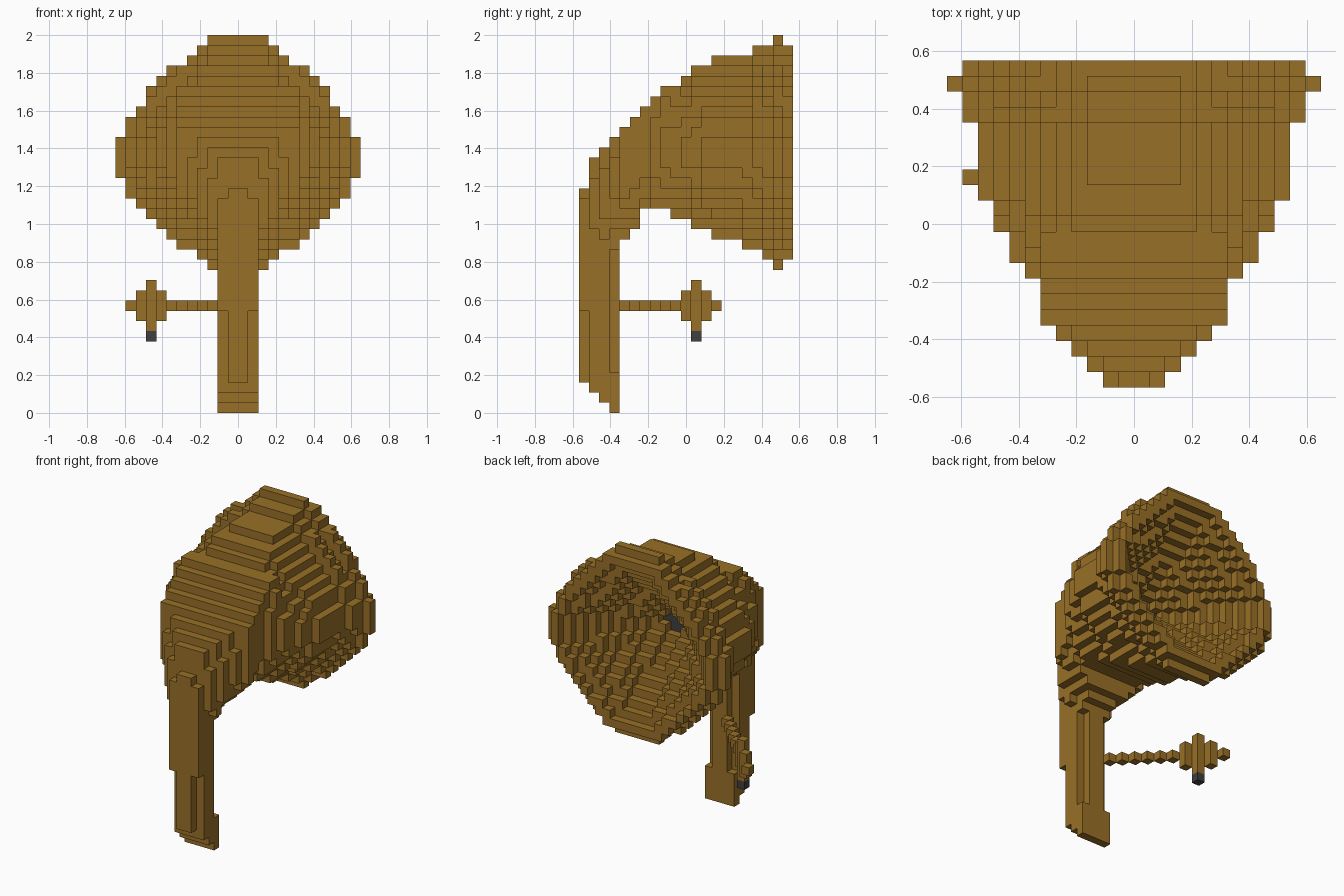
import bpy, bmesh
from mathutils import Vector

if "Cube" in bpy.data.objects:
    bpy.data.objects.remove(bpy.data.objects["Cube"])

V = 2 / 37                        # edge of one block
ORIGIN = Vector((12, 10.5, 0))    # grid point at the middle of the base


def material(name, rgb):
    m = bpy.data.materials.new(name)
    m.use_nodes = True
    m.diffuse_color = (*rgb, 1)
    m.node_tree.nodes["Principled BSDF"].inputs["Base Color"].default_value = (*rgb, 1)
    return m


brass = material("brass_brown", (0.315, 0.16, 0.02))
dark = material("dark_grey", (0.05, 0.05, 0.053))
AXES = [Vector(a) for a in ((1, 0, 0), (0, 1, 0), (0, 0, 1))]


def build(name, cells, mat, hidden_by=()):
    """Make a block mesh, with faces only where a block is exposed."""
    solid = set(cells) | set(hidden_by)
    bm = bmesh.new()
    for c in sorted(cells):
        mid = Vector(c) + Vector((.5, .5, .5))
        for a in range(3):
            for s in (-1, 1):
                n = AXES[a] * s
                if tuple(int(p + q) for p, q in zip(c, n)) in solid:
                    continue
                u, w = AXES[(a + 1) % 3] * s, AXES[(a + 2) % 3]
                ring = [(-1, -1), (1, -1), (1, 1), (-1, 1)]
                bm.faces.new([bm.verts.new((mid + (n + u * p + w * q) / 2 - ORIGIN) * V)
                              for p, q in ring])
    bmesh.ops.remove_doubles(bm, verts=bm.verts, dist=V / 100)
    mesh = bpy.data.meshes.new(name)
    bm.to_mesh(mesh)
    bm.free()
    mesh.materials.append(mat)
    ob = bpy.data.objects.new(name, mesh)
    bpy.context.collection.objects.link(ob)
    return ob


def slab(half, j, low, high):
    """Blocks centred on x in one depth slice, from row low up to row high."""
    return {(i, j, k) for i in range(12 - half, 12 + half) for k in range(low, high)}


def rounded_slice(j, low, high, wide, crest, base):
    """A slice that narrows from just below its middle to the crest and the base."""
    cells = set()
    middle = (low + high - 1) / 2
    belly = min(1.7, .9 + .08 * j)
    for k in range(low, high):
        off = k + .5 - middle
        if off > 0:
            end, share = crest, (off / (high - .5 - middle)) ** 1.7
        else:
            end, share = base, (off / (low + .5 - middle)) ** belly
        cells |= slab(round(end + (wide - end) * (1 - share)), j, k, k + 1)
    return cells


# Stem: stepped post with narrow strips on its front and back
stem = slab(1, 0, 3, 22) | slab(2, 0, 10, 21)
stem |= slab(2, 1, 2, 24) | slab(2, 2, 1, 24)
stem |= slab(2, 3, 0, 4) | slab(1, 3, 4, 16) | slab(2, 3, 16, 24)

# Horn slices from the throat to the mouth: rows, then half widths
bottom = [16, 16, 17, 17, 18, 20, 20, 20, 19, 19, 18, 18, 17, 17, 17, 16, 16, 15, 14, 15]
top = [25, 26, 27, 28, 29, 30, 31, 32, 32, 33, 34, 34, 35, 35, 35, 35, 36, 36, 37, 36]
wide = [3, 4, 5, 6, 6, 6, 7, 8, 8, 9, 9, 10, 10, 10, 10, 10, 11, 11, 12, 11]
crest = [2, 3, 4, 6, 6, 6, 6, 6, 6, 4, 4, 4] + [3] * 7 + [4]
base = [2, 2, 2, 2, 3, 4, 5, 5, 4, 4, 4, 4] + [3] * 7 + [4]
horn = set()
for j, row in enumerate(zip(bottom, top, wide, crest, base), start=1):
    horn |= rounded_slice(j, *row)
horn -= stem

# Mouth: a stepped conical bowl with a dark core at its deepest point
DEEP, MOUTH = 12, 20
for j in range(DEEP, MOUTH + 1):
    m = 1 + round(8 * (j - DEEP) / (MOUTH - DEEP))
    tip = max(1, round(.3 * m))
    horn -= rounded_slice(j, 25 - m, 26 + m, m + 1, tip, tip)
core = slab(2, DEEP - 1, 24, 26)
horn -= core
build("stem", stem, brass, horn)
build("horn", horn, brass, stem | core)
build("horn_core", core, dark, horn)

# Crank: diagonal arm, flat diagonal knob and upright handle
arm = {(10 - n, 4 + n, 10) for n in range(6)}
knob = {(i, 14 - i, k) for i in (2, 4) for k in (9, 10, 11)}
knob |= {(3, 11, k) for k in range(8, 13)} | {(1, 13, 10)}
build("crank_arm", arm, brass)
build("crank_knob", knob, brass)
build("crank_tip", {(3, 11, 7)}, dark)
